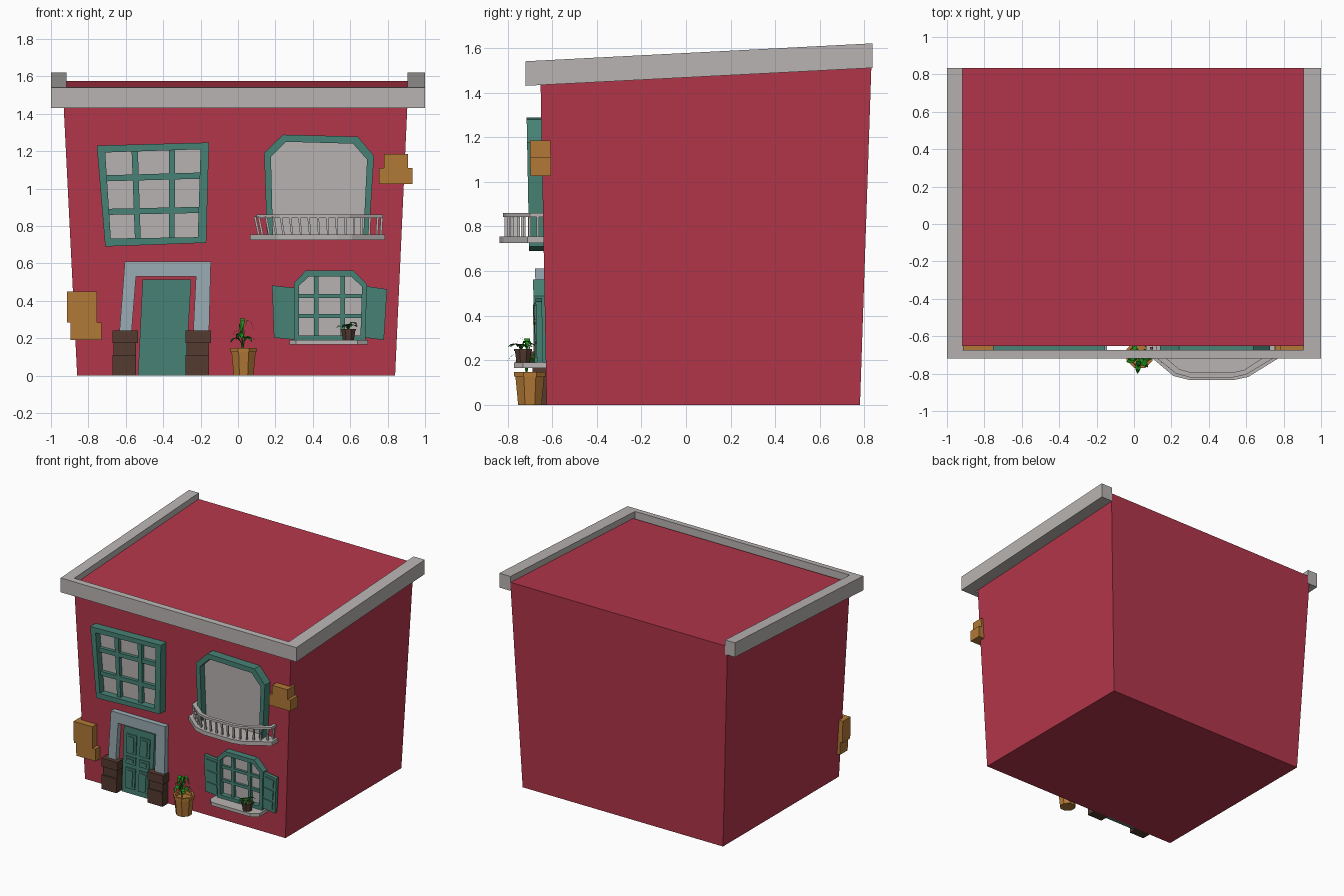
import bpy, bmesh, math, random
from mathutils import Vector

if "Cube" in bpy.data.objects:
    bpy.data.objects.remove(bpy.data.objects["Cube"])

random.seed(4)


def srgb(r, g, b):
    return [((c / 255 + 0.055) / 1.055) ** 2.4 for c in (r, g, b)] + [1]


def material(name, *rgb):
    m = bpy.data.materials.new(name)
    m.diffuse_color = srgb(*rgb)
    m.use_nodes = True
    m.node_tree.nodes["Principled BSDF"].inputs["Base Color"].default_value = m.diffuse_color
    return m


RED = material("red_wall", 180, 54, 75)
STONE = material("pale_stone", 184, 180, 178)
TEAL = material("teal_wood", 72, 131, 118)
BLUE = material("blue_grey_stone", 155, 173, 181)
OCHRE = material("ochre_brick", 178, 121, 54)
BROWN = material("dark_brown", 84, 59, 48)
LEAF = material("leaf_green", 28, 145, 28)
DARK_LEAF = material("dark_leaf_green", 30, 88, 28)


def build(name, verts, faces, mat):
    me = bpy.data.meshes.new(name)
    me.from_pydata([tuple(v) for v in verts], [], faces)
    bm = bmesh.new()
    bm.from_mesh(me)
    bmesh.ops.recalc_face_normals(bm, faces=bm.faces)
    bm.to_mesh(me)
    bm.free()
    me.materials.append(mat)
    ob = bpy.data.objects.new(name, me)
    bpy.context.collection.objects.link(ob)
    return ob


# Mappings from a 2D outline and a level to 3D
def on_wall(p, d):      # p = (x, z), d = distance out from the leaning front wall
    return (p[0], -0.625 - 0.019 * p[1] - d, p[1])


def on_plan(p, h):      # p = (x, y), h = height
    return (p[0], p[1], h)


def on_roof(p, h):      # roof slopes up to the back
    return (p[0], p[1], h + 0.0516 * (p[1] + 0.72))


def prism(name, pts, a, b, mat, to3d=on_wall):
    n = len(pts)
    verts = [to3d(p, a) for p in pts] + [to3d(p, b) for p in pts]
    faces = [list(range(n)), list(range(n, 2 * n))]
    faces += [(i, (i + 1) % n, (i + 1) % n + n, i + n) for i in range(n)]
    return build(name, verts, faces, mat)


def band(name, outer, inner, a, b, mat, to3d=on_wall, closed=True):
    n = len(outer)
    verts = [to3d(p, h) for p, h in [(p, h) for h in (a, b) for s in (outer, inner) for p in s]]
    faces = []
    for i in range(n if closed else n - 1):
        j = (i + 1) % n
        faces += [(i, j, j + n, i + n), (i + 2 * n, j + 2 * n, j + 3 * n, i + 3 * n),
                  (i, j, j + 2 * n, i + 2 * n), (i + n, j + n, j + 3 * n, i + 3 * n)]
    if not closed:
        faces += [(k, k + n, k + 3 * n, k + 2 * n) for k in (0, n - 1)]
    return build(name, verts, faces, mat)


def rect(x0, x1, z0, z1):
    return [(x0, z0), (x1, z0), (x1, z1), (x0, z1)]


def sub_quad(q, u0, u1, v0, v1):
    """Part of a crooked quad given bottom-left, bottom-right, top-right, top-left."""
    bl, br, tr, tl = map(Vector, q)
    at = lambda u, v: bl.lerp(br, u).lerp(tl.lerp(tr, u), v)
    return [at(u0, v0), at(u1, v0), at(u1, v1), at(u0, v1)]


def bars(name, q, us, vs, w, h, a, b):
    for i, u in enumerate(us):
        prism(f"{name}_upright_{i}", sub_quad(q, u - w, u + w, 0, 1), a, b, TEAL)
    for i, v in enumerate(vs):
        prism(f"{name}_crossbar_{i}", sub_quad(q, 0, 1, v - h, v + h), a, b - 0.002, TEAL)


# House body, wider at the top, with a sloping roof
build("house_body",
      [(-0.86, -0.625, 0), (0.84, -0.625, 0), (0.84, 0.78, 0), (-0.86, 0.78, 0),
       (-0.935, -0.653, 1.497), (0.908, -0.653, 1.497), (0.908, 0.833, 1.574), (-0.935, 0.833, 1.574)],
      [(0, 1, 2, 3), (4, 5, 6, 7), (0, 1, 5, 4), (1, 2, 6, 5), (2, 3, 7, 6), (3, 0, 4, 7)], RED)

# Roof trim around three sides
band("roof_trim", [(-1, 0.835), (-1, -0.72), (1, -0.72), (1, 0.835)],
     [(-0.917, 0.835), (-0.917, -0.675), (0.905, -0.675), (0.905, 0.835)],
     1.43, 1.54, STONE, on_roof, closed=False)

# Upper left window
outer = [(-0.71, 0.69), (-0.17, 0.71), (-0.155, 1.246), (-0.755, 1.23)]
inner = [(-0.68, 0.733), (-0.215, 0.74), (-0.2, 1.21), (-0.71, 1.193)]
band("square_window_frame", outer, inner, -0.005, 0.065, TEAL)
prism("square_window_glass", inner, -0.005, 0.012, STONE)
bars("square_window", inner, (0.31, 0.7), (0.31, 0.7), 0.033, 0.035, 0.005, 0.04)

# Balcony window
outer = [(0.155, 0.74), (0.14, 1.19), (0.24, 1.288), (0.64, 1.278), (0.727, 1.176), (0.70, 0.74)]
inner = [(0.187, 0.74), (0.176, 1.17), (0.257, 1.25), (0.615, 1.24), (0.69, 1.155), (0.67, 0.74)]
band("balcony_window_frame", outer, inner, -0.005, 0.065, TEAL, closed=False)
prism("balcony_window_glass", inner, -0.005, 0.012, STONE)

# Balcony floor, rail and balusters
edge = [(0.065, -0.63), (0.065, -0.69), (0.21, -0.812), (0.30, -0.835),
        (0.53, -0.835), (0.61, -0.818), (0.785, -0.71), (0.785, -0.63)]
prism("balcony_floor", edge, 0.725, 0.755, STONE, on_plan)
path = [(0.10, -0.64), (0.10, -0.70), (0.225, -0.80), (0.30, -0.82),
        (0.53, -0.82), (0.60, -0.805), (0.775, -0.70), (0.775, -0.64)]
rail_in = [(0.44 + (x - 0.44) * 0.93, y + 0.025 * (y < -0.65)) for x, y in path]
band("balcony_rail", path, rail_in, 0.842, 0.86, STONE, on_plan, closed=False)
mid = [(Vector(p) + Vector(q)) / 2 for p, q in zip(path, rail_in)]
lengths = [(q - p).length for p, q in zip(mid, mid[1:])]
count = 17
for k in range(count):
    s = sum(lengths) * (k + 0.5) / count
    i = 0
    while s > lengths[i]:
        s -= lengths[i]
        i += 1
    p = mid[i].lerp(mid[i + 1], s / lengths[i])
    lean = 0.03 * ((k + 0.5) / count - 0.75)
    r = 0.006
    corners = [(-r, -r), (r, -r), (r, r), (-r, r)]
    build(f"baluster_{k}", [(p.x + x + d, p.y + y, z) for z, d in ((0.75, 0), (0.85, lean)) for x, y in corners],
          [(0, 1, 5, 4), (1, 2, 6, 5), (2, 3, 7, 6), (3, 0, 4, 7)], STONE)

# Door surround on two-step pedestals
band("door_surround", [(-0.635, 0.22), (-0.605, 0.61), (-0.145, 0.61), (-0.155, 0.22)],
     [(-0.57, 0.22), (-0.545, 0.53), (-0.225, 0.53), (-0.24, 0.22)], -0.005, 0.04, BLUE, closed=False)
for side, dx in (("left", 0), ("right", 0.39)):
    prism(f"{side}_pedestal_base", rect(-0.67 + dx, -0.545 + dx, 0, 0.11), -0.005, 0.07, BROWN)
    prism(f"{side}_pedestal_middle", rect(-0.665 + dx, -0.545 + dx, 0.11, 0.175), -0.005, 0.06, BROWN)
    prism(f"{side}_pedestal_cap", rect(-0.67 + dx, -0.535 + dx, 0.175, 0.24), -0.005, 0.07, BROWN)

# Door with raised panels
door = [(-0.535, 0), (-0.28, 0), (-0.25, 0.515), (-0.51, 0.515)]
prism("door", door, -0.005, 0.02, TEAL)
for u0, u1 in ((0.12, 0.44), (0.56, 0.88)):
    for v0, v1 in ((0.08, 0.39), (0.45, 0.56), (0.61, 0.90)):
        prism("door_panel", sub_quad(door, u0, u1, v0, v1), 0.02, 0.028, TEAL)
        prism("door_panel_field", sub_quad(door, u0 + 0.07, u1 - 0.07, v0 + 0.03, v1 - 0.03), 0.028, 0.034, TEAL)

# Lower right window
outer = [(0.30, 0.18), (0.30, 0.497), (0.363, 0.562), (0.615, 0.562), (0.69, 0.487), (0.68, 0.18)]
inner = [(0.325, 0.215), (0.325, 0.48), (0.38, 0.53), (0.605, 0.53), (0.663, 0.475), (0.655, 0.215)]
band("shutter_window_frame", outer, inner, -0.005, 0.05, TEAL)
prism("shutter_window_glass", inner, -0.005, 0.012, STONE)
bars("shutter_window", [(0.325, 0.215), (0.66, 0.215), (0.66, 0.53), (0.325, 0.53)],
     (0.28, 0.7), (0.33, 0.67), 0.035, 0.035, 0.005, 0.032)
prism("window_sill", [(0.275, -0.62), (0.275, -0.73), (0.31, -0.77), (0.64, -0.77), (0.695, -0.73), (0.695, -0.62)],
      0.165, 0.19, STONE, on_plan)

# Shutters with panels
for side, q in (("left", [(0.192, 0.203), (0.315, 0.19), (0.315, 0.468), (0.182, 0.482)]),
                ("right", [(0.665, 0.205), (0.78, 0.19), (0.797, 0.462), (0.685, 0.478)])):
    prism(f"{side}_shutter", q, 0.012, 0.04, TEAL)
    for v0, v1 in ((0.07, 0.3), (0.37, 0.62), (0.69, 0.93)):
        prism(f"{side}_shutter_panel", sub_quad(q, 0.17, 0.83, v0, v1), 0.04, 0.047, TEAL)

# Ochre corner bricks
for name, r in (("left_upper_brick", (-0.915, -0.755, 0.285, 0.45)), ("left_lower_brick", (-0.895, -0.73, 0.19, 0.285)),
                ("right_upper_brick", (0.78, 0.91, 1.11, 1.185)), ("right_lower_brick", (0.753, 0.933, 1.025, 1.11))):
    prism(name, rect(*r), -0.04, 0.053, OCHRE)


def pot(name, x, y, z, r0, r1, h, mat, n=8):
    """Tapered pot with a rim and a sunken top."""
    prof = [(r0, 0), (r1 * 0.92, h * 0.86), (r1, h * 0.86), (r1, h), (r1 * 0.8, h), (r1 * 0.75, h * 0.85)]
    verts = [(x + r * math.cos(math.tau * (i + 0.5) / n), y + r * math.sin(math.tau * (i + 0.5) / n), z + dz)
             for r, dz in prof for i in range(n)]
    faces = [(k * n + i, k * n + (i + 1) % n, (k + 1) * n + (i + 1) % n, (k + 1) * n + i)
             for k in range(len(prof) - 1) for i in range(n)]
    faces += [list(range(n)), list(range(5 * n, 6 * n))]
    build(name, verts, faces, mat)


def plant(name, x, y, z, reach, height, width, n, mat):
    """Arching leaves: a thin stalk that widens, droops and ends in a point."""
    verts, faces = [], []
    for k in range(n):
        a = math.tau * (k + random.uniform(-0.2, 0.2)) / n
        rr, hh = reach * random.uniform(0.75, 1), height * random.uniform(0.55, 1)
        out, side = Vector((math.cos(a), math.sin(a), 0)), Vector((-math.sin(a), math.cos(a), 0))
        b = len(verts)
        for t, up, w in ((0, 0, 0.2), (0.15, 0.7, 0.25), (0.4, 1, 1), (0.75, 0.92, 0.9), (1, 0.65, 0.05)):
            c = Vector((x, y, z)) + out * rr * t + Vector((0, 0, hh * up))
            verts += [c - side * width * w, c + side * width * w]
        faces += [(b + 2 * i, b + 2 * i + 1, b + 2 * i + 3, b + 2 * i + 2) for i in range(4)]
    build(name, verts, faces, mat)


# Large pot by the door and small pot on the sill
pot("large_pot", 0.03, -0.70, 0, 0.057, 0.076, 0.147, OCHRE)
plant("large_plant_low", 0.025, -0.715, 0.13, 0.09, 0.11, 0.014, 7, LEAF)
plant("large_plant_high", 0.025, -0.715, 0.13, 0.065, 0.18, 0.013, 4, LEAF)
pot("small_pot", 0.59, -0.73, 0.19, 0.032, 0.044, 0.06, BROWN)
plant("small_plant", 0.59, -0.74, 0.235, 0.075, 0.055, 0.012, 9, DARK_LEAF)
